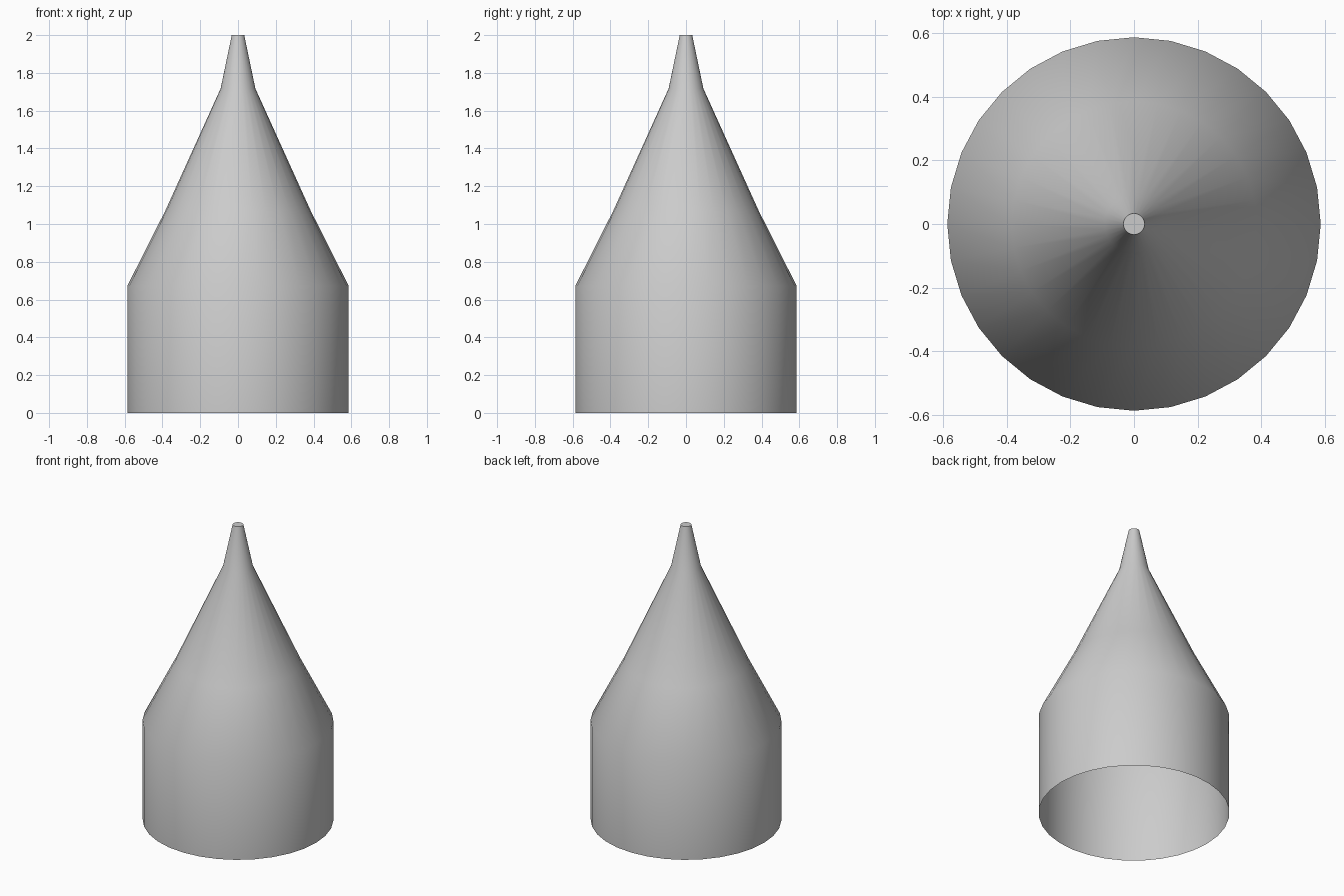
import bpy, bmesh
from math import cos, sin, tau, radians

if "Cube" in bpy.data.objects:
    bpy.data.objects.remove(bpy.data.objects["Cube"])

SIDES = 32
# (radius, height) outline from the open base to the small closed tip
PROFILE = [(0.586, 0.0), (0.586, 0.672), (0.385, 1.07), (0.092, 1.717), (0.033, 2.0)]

bm = bmesh.new()
rings = [[bm.verts.new((r * cos(tau * i / SIDES), r * sin(tau * i / SIDES), z))
          for i in range(SIDES)] for r, z in PROFILE]

# Side walls
for lower, upper in zip(rings, rings[1:]):
    for i in range(SIDES):
        j = (i + 1) % SIDES
        bm.faces.new((lower[i], lower[j], upper[j], upper[i]))

# Flat tip; the base stays open
bm.faces.new(rings[-1])

mesh = bpy.data.meshes.new("nozzle_cone")
bm.to_mesh(mesh)
bm.free()
cone = bpy.data.objects.new("nozzle_cone", mesh)
bpy.context.collection.objects.link(cone)

# Smooth shell with a crisp tip edge
bpy.context.view_layer.objects.active = cone
cone.select_set(True)
bpy.ops.object.shade_smooth_by_angle(angle=radians(35))
